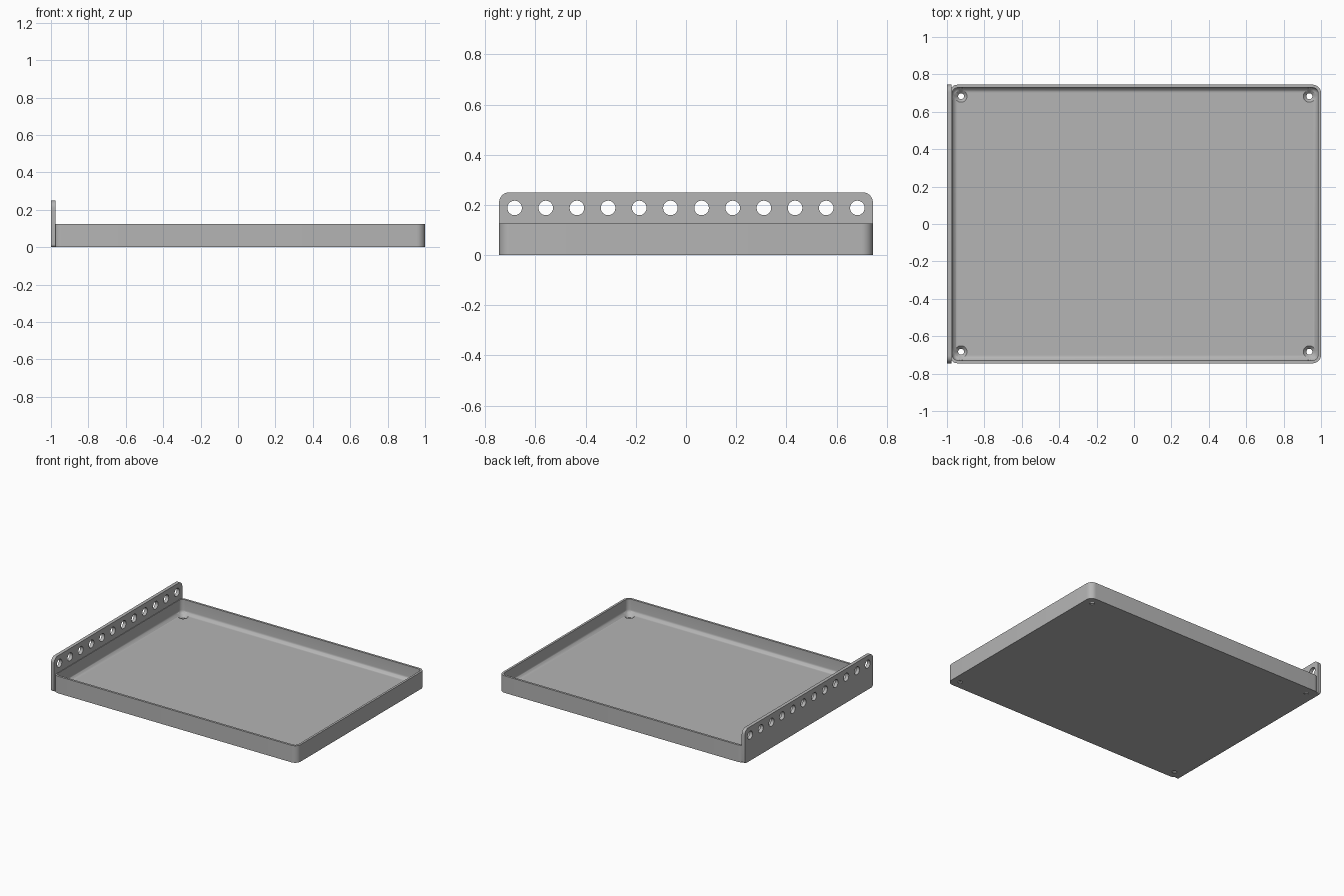
import bpy, bmesh, math
from mathutils import Matrix, Vector

cube = bpy.data.objects.get("Cube")
if cube:
    bpy.data.objects.remove(cube, do_unlink=True)

# Overall sizes
LEFT, RIGHT, HALF_Y = -0.987, 1.0, 0.745
TRAY_H, WALL, FLOOR, CORNER, FILLET = 0.125, 0.016, 0.022, 0.045, 0.026
PLATE_T, PLATE_H = 0.025, 0.25
CENTRE_X = (LEFT + RIGHT) / 2

grey = bpy.data.materials.new("plain grey")
grey.use_nodes = True
colour = (0.46, 0.46, 0.46, 1)
grey.diffuse_color = colour
grey.node_tree.nodes["Principled BSDF"].inputs["Base Color"].default_value = colour


def finish(bm, name):
    bmesh.ops.recalc_face_normals(bm, faces=bm.faces)
    mesh = bpy.data.meshes.new(name)
    bm.to_mesh(mesh)
    bm.free()
    mesh.materials.append(grey)
    obj = bpy.data.objects.new(name, mesh)
    bpy.context.collection.objects.link(obj)
    return obj


def rounded_rect(half_a, half_b, radii, steps=8):
    """Outline points; radii run from the (+,+) corner anticlockwise."""
    points = []
    signs = [(1, 1), (-1, 1), (-1, -1), (1, -1)]
    for k, (sa, sb) in enumerate(signs):
        r = radii[k]
        for i in range(steps + 1):
            t = math.pi / 2 * (k + i / steps)
            points.append((sa * (half_a - r) + r * math.cos(t),
                           sb * (half_b - r) + r * math.sin(t)))
    return points


def loft(name, loops):
    """Skin equal loops of points and cap both ends."""
    bm = bmesh.new()
    rings = [[bm.verts.new(p) for p in loop] for loop in loops]
    for a, b in zip(rings, rings[1:]):
        for i in range(len(a)):
            j = (i + 1) % len(a)
            bm.faces.new((a[i], a[j], b[j], b[i]))
    bm.faces.new(rings[0])
    bm.faces.new(rings[-1])
    return finish(bm, name)


def add_cylinder(bm, centre, r1, r2, depth, turn=Matrix()):
    bmesh.ops.create_cone(bm, cap_ends=True, segments=32, radius1=r1, radius2=r2,
                          depth=depth, matrix=Matrix.Translation(Vector(centre)) @ turn)


def cut(obj, bm):
    cutter = finish(bm, "hole_cutter")
    cutter.hide_render = True
    mod = obj.modifiers.new("holes", 'BOOLEAN')
    mod.operation, mod.solver, mod.object = 'DIFFERENCE', 'EXACT', cutter
    select(obj)
    bpy.ops.object.modifier_apply(modifier=mod.name)
    bpy.data.objects.remove(cutter, do_unlink=True)


def select(obj):
    bpy.ops.object.select_all(action='DESELECT')
    obj.select_set(True)
    bpy.context.view_layer.objects.active = obj


# Tray: outer wall, rim, inner wall, fillet down to the floor
section = [(0, 0), (0, TRAY_H), (WALL, TRAY_H)]
for i in range(7):
    t = math.pi / 2 * i / 6
    section.append((WALL + FILLET * (1 - math.cos(t)),
                    FLOOR + FILLET * (1 - math.sin(t))))
loops = []
for inset, z in section:
    r = max(CORNER - inset, 0.003)
    outline = rounded_rect((RIGHT - LEFT) / 2 - inset, HALF_Y - inset, [r] * 4)
    loops.append([(CENTRE_X + x, y, z) for x, y in outline])
tray = loft("tray", loops)

# Countersunk screw holes in the tray corners
holes = bmesh.new()
for sx in (-1, 1):
    for sy in (-1, 1):
        x, y = CENTRE_X + sx * 0.931, sy * 0.683
        add_cylinder(holes, (x, y, 0), 0.016, 0.016, 0.1)
cut(tray, holes)
sinks = bmesh.new()
for sx in (-1, 1):
    for sy in (-1, 1):
        x, y = CENTRE_X + sx * 0.931, sy * 0.683
        add_cylinder(sinks, (x, y, FLOOR), 0.015, 0.049, 0.034)
cut(tray, sinks)

# Upright side plate with rounded corners
outline = rounded_rect(HALF_Y, PLATE_H / 2, [0.04, 0.04, 0.016, 0.016])
plate = loft("side_plate", [[(x, y, z + PLATE_H / 2) for y, z in outline]
                            for x in (-1, -1 + PLATE_T)])

# Row of round holes along the plate
row = bmesh.new()
for i in range(12):
    add_cylinder(row, (-1 + PLATE_T / 2, (i - 5.5) * 0.1242, 0.188), 0.029, 0.029, 0.1,
                 Matrix.Rotation(math.pi / 2, 4, 'Y'))
cut(plate, row)

for obj in (tray, plate):
    select(obj)
    bpy.ops.object.shade_smooth_by_angle(angle=math.radians(30))
